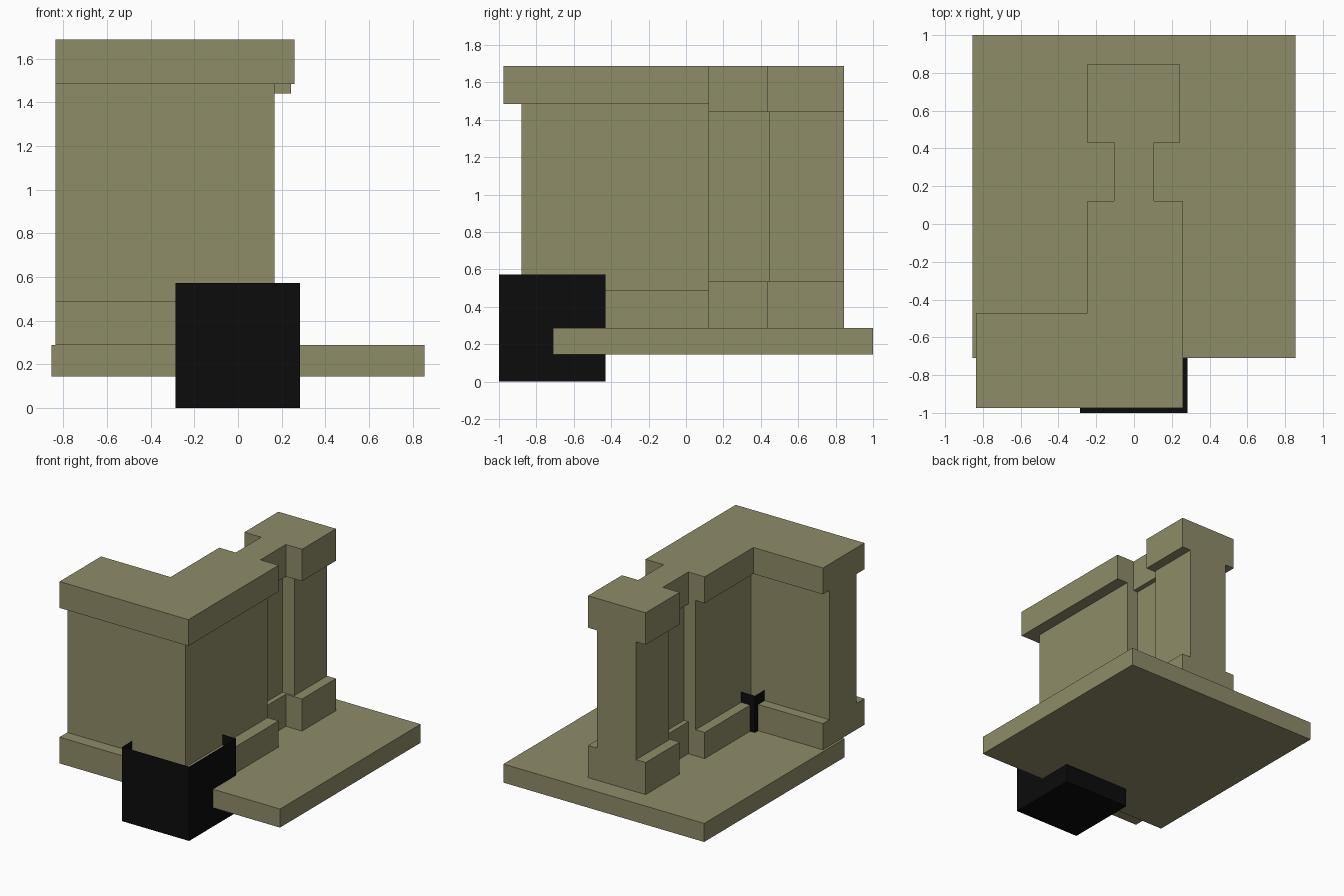
import bpy
import bmesh

if "Cube" in bpy.data.objects:
    bpy.data.objects.remove(bpy.data.objects["Cube"])


def material(name, colour):
    m = bpy.data.materials.new(name)
    m.diffuse_color = (*colour, 1.0)
    m.use_nodes = True
    m.node_tree.nodes["Principled BSDF"].inputs["Base Color"].default_value = m.diffuse_color
    return m


STONE = material("olive stone", (0.275, 0.262, 0.138))
BLACK = material("black", (0.0035, 0.0035, 0.0035))


def prism(name, outline, z0, z1, mat, open_top=False):
    """Extrude a counter-clockwise plan outline from z0 to z1."""
    bm = bmesh.new()
    low = [bm.verts.new((x, y, z0)) for x, y in outline]
    high = [bm.verts.new((x, y, z1)) for x, y in outline]
    n = len(outline)
    bm.faces.new(low[::-1])
    if not open_top:
        bm.faces.new(high)
    for i in range(n):
        j = (i + 1) % n
        bm.faces.new((low[i], low[j], high[j], high[i]))
    mesh = bpy.data.meshes.new(name)
    bm.to_mesh(mesh)
    bm.free()
    mesh.materials.append(mat)
    ob = bpy.data.objects.new(name, mesh)
    bpy.context.collection.objects.link(ob)
    return ob


def rect(x0, x1, y0, y1):
    return [(x0, y0), (x1, y0), (x1, y1), (x0, y1)]


def corner_plan(x_in, x_out, y_in, y_out):
    """L-shaped wall plan, flush at its two free ends."""
    left, back = -0.837, 0.122
    return [(left, y_out), (x_out, y_out), (x_out, back),
            (x_in, back), (x_in, y_in), (left, y_in)]


def post_plan(neck, x0, x1, y0):
    """End post with a narrow neck joining it to the corner wall."""
    return [(-neck, 0.122), (neck, 0.122), (neck, y0), (x1, y0),
            (x1, 0.845), (x0, 0.845), (x0, y0), (-neck, y0)]


# floor slab and open-topped corner block
prism("floor_slab", rect(-0.855, 0.855, -0.71, 1.0), 0.145, 0.288, STONE)
prism("corner_block", rect(-0.286, 0.284, -1.0, -0.43), 0.0, 0.572, BLACK, open_top=True)

# corner wall: plinth, body and cap
wide = corner_plan(-0.245, 0.26, -0.47, -0.975)
prism("corner_plinth", wide, 0.288, 0.49, STONE)
prism("corner_wall", corner_plan(-0.168, 0.167, -0.548, -0.88), 0.49, 1.485, STONE)
prism("corner_cap", wide, 1.485, 1.688, STONE)

# end post with neck: plinth, body and cap
wide = post_plan(0.105, -0.248, 0.243, 0.432)
prism("post_plinth", wide, 0.288, 0.535, STONE)
prism("post_body", post_plan(0.067, -0.167, 0.167, 0.447), 0.535, 1.442, STONE)
prism("post_cap", wide, 1.442, 1.688, STONE)
